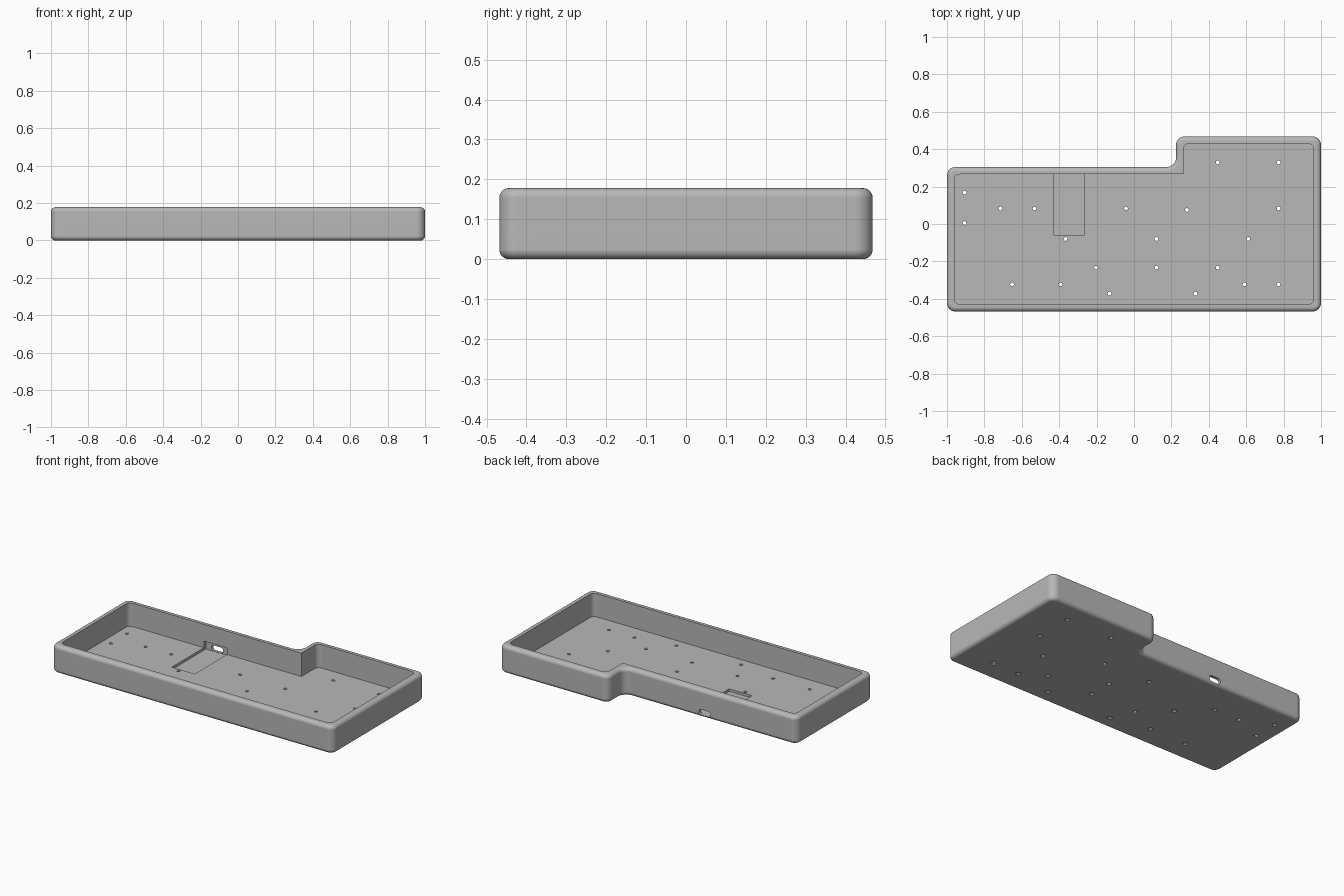
import bpy, bmesh, math
from mathutils import Vector, Matrix

default = bpy.data.objects.get("Cube")
if default:
    bpy.data.objects.remove(default, do_unlink=True)

HEIGHT, FLOOR, WALL, FILLET = 0.178, 0.028, 0.039, 0.024
OUTLINE = [Vector(p) for p in [(-1, -0.468), (1, -0.468), (1, 0.468),
                               (0.225, 0.468), (0.225, 0.305), (-1, 0.305)]]
CORNER_STEPS = 8

grey = bpy.data.materials.new("plain grey")
grey.use_nodes = True
grey.diffuse_color = (0.48, 0.48, 0.48, 1)
grey.node_tree.nodes["Principled BSDF"].inputs["Base Color"].default_value = grey.diffuse_color


def ring(inset, convex, concave):
    """Inset outline with rounded corners, always the same point count."""
    points = []
    for i, p in enumerate(OUTLINE):
        d1 = (p - OUTLINE[i - 1]).normalized()
        d2 = (OUTLINE[(i + 1) % len(OUTLINE)] - p).normalized()
        r = convex if d1.cross(d2) > 0 else concave
        corner = p + inset * (d1.orthogonal() + d2.orthogonal())
        centre = corner + r * (d2 - d1)
        for k in range(CORNER_STEPS + 1):
            a = math.pi / 2 * k / CORNER_STEPS
            points.append(centre + r * (d1 * math.sin(a) - d2 * math.cos(a)))
    return points


def make_object(name, bm):
    bmesh.ops.recalc_face_normals(bm, faces=bm.faces)
    mesh = bpy.data.meshes.new(name)
    bm.to_mesh(mesh)
    bm.free()
    mesh.materials.append(grey)
    obj = bpy.data.objects.new(name, mesh)
    bpy.context.collection.objects.link(obj)
    return obj


def loft(name, levels):
    """Skin a stack of (points, z) loops and cap both ends."""
    bm = bmesh.new()
    loops = [[bm.verts.new((p.x, p.y, z)) for p in pts] for pts, z in levels]
    n = len(loops[0])
    for low, high in zip(loops, loops[1:]):
        for i in range(n):
            j = (i + 1) % n
            bm.faces.new((low[i], low[j], high[j], high[i]))
    bm.faces.new(loops[0][::-1])
    bm.faces.new(loops[-1])
    return make_object(name, bm)


def outer(inset, z):
    return ring(inset, 0.045 - inset, 0.05 + inset), z


# Tray: filleted outside, flat rim, straight inside walls, floor
angles = [math.pi / 2 * k / 6 for k in range(7)]
levels = [outer(FILLET * (1 - math.sin(a)), FILLET * (1 - math.cos(a))) for a in angles]
levels += [outer(i, HEIGHT - z) for i, z in
           [(FILLET * (1 - math.sin(a)), FILLET * (1 - math.cos(a))) for a in reversed(angles)]]
inner = ring(WALL, 0.03, 0.002)
levels += [(inner, HEIGHT), (inner, FLOOR)]
tray = loft("tray_case", levels)

# Board recess: sunk in the floor and undercut into the back wall
bm = bmesh.new()
low, high = Vector((-0.428, -0.06, 0.012)), Vector((-0.265, 0.286, 0.07))
bmesh.ops.create_cube(bm, size=1, matrix=Matrix.Translation((low + high) / 2)
                      @ Matrix.Diagonal((high - low).to_4d()))
recess = make_object("recess_cutter", bm)

# Cable port: rounded slot through the back wall
slot = []
half_width, radius = 0.024, 0.018
for side in (1, -1):
    for k in range(13):
        a = math.pi * k / 12 - side * math.pi / 2
        slot.append(Vector((-0.347 + side * half_width + radius * math.cos(a),
                            0.032 + radius * math.sin(a))))
port = loft("port_cutter", [(slot, 0.27), (slot, 0.36)])
for v in port.data.vertices:
    v.co = (v.co.x, v.co.z, v.co.y)
port.data.flip_normals()

# Screw holes: rows of x positions by y, countersunk from below
HOLES = {0.329: (0.447, 0.773), 0.168: (-0.906,), 0.083: (-0.714, -0.532, -0.043, 0.773),
         0.075: (0.283,), 0.005: (-0.906,), -0.08: (-0.366, 0.12, 0.61),
         -0.233: (-0.203, 0.12, 0.447), -0.323: (-0.652, -0.393, 0.591, 0.773),
         -0.372: (-0.131, 0.329)}
bm = bmesh.new()
for y, row in HOLES.items():
    for x in row:
        profile = [(0.018, -0.002), (0.01, 0.006), (0.01, 0.05)]
        loops = []
        for r, z in profile:
            loops.append([bm.verts.new((x + r * math.cos(t), y + r * math.sin(t), z))
                          for t in (math.tau * k / 20 for k in range(20))])
        for a, b in zip(loops, loops[1:]):
            for i in range(20):
                j = (i + 1) % 20
                bm.faces.new((a[i], a[j], b[j], b[i]))
        bm.faces.new(loops[0][::-1])
        bm.faces.new(loops[-1])
holes = make_object("hole_cutter", bm)

# Cut, apply and shade
bpy.ops.object.select_all(action="DESELECT")
tray.select_set(True)
bpy.context.view_layer.objects.active = tray
for cutter in (recess, port, holes):
    cutter.hide_render = True
    mod = tray.modifiers.new(cutter.name, "BOOLEAN")
    mod.operation, mod.solver, mod.object = "DIFFERENCE", "EXACT", cutter
    bpy.ops.object.modifier_apply(modifier=mod.name)
    bpy.data.objects.remove(cutter, do_unlink=True)
bpy.ops.object.shade_smooth_by_angle(angle=math.radians(35))
weighted = tray.modifiers.new("clean_shading", "WEIGHTED_NORMAL")
weighted.keep_sharp = True
